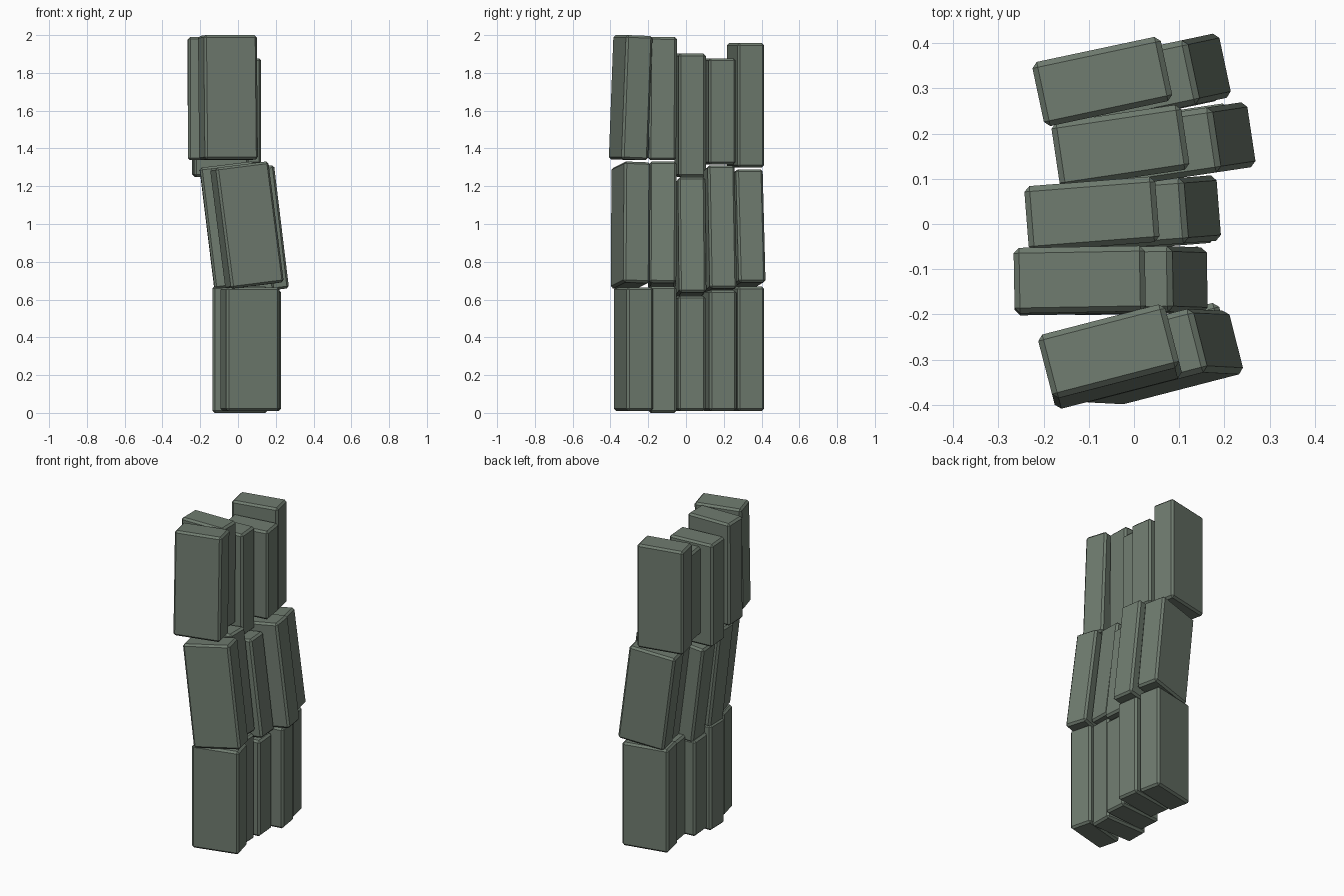
import bpy
from math import radians

if "Cube" in bpy.data.objects:
    bpy.data.objects.remove(bpy.data.objects["Cube"])

LENGTH, WIDTH, CHAMFER = 0.29, 0.145, 0.012


def block(name, x, y, z0, z1, yaw, lean_side=0, lean_back=0):
    """Chamfered block between two heights, turned and leaning."""
    bpy.ops.mesh.primitive_cube_add(size=1, location=(x, y, (z0 + z1) / 2))
    ob = bpy.context.object
    ob.name = name
    ob.scale = (LENGTH, WIDTH, z1 - z0)
    bpy.ops.object.transform_apply(location=False, rotation=False, scale=True)
    ob.rotation_euler = (radians(-lean_back), radians(-lean_side), radians(yaw))
    bevel = ob.modifiers.new("chamfer", 'BEVEL')
    bevel.width = CHAMFER
    bevel.segments = 1
    return ob


# Five columns, front to back: yaw, backward lean,
# then (x, y, bottom, top) for the lower, middle and upper block
columns = [
    (14.5, 2.2, (0.063, -0.278, 0.01, 0.665), (0.047, -0.293, 0.67, 1.315), (-0.053, -0.293, 1.34, 1.998)),
    (1.0, 0.4, (0.010, -0.125, 0.00, 0.670), (-0.020, -0.125, 0.67, 1.317), (-0.120, -0.125, 1.338, 1.99)),
    (4.5, 0.0, (0.030, 0.020, 0.01, 0.620), (0.008, 0.022, 0.62, 1.235), (-0.093, 0.022, 1.25, 1.902)),
    (8.5, 0.0, (0.075, 0.175, 0.01, 0.650), (0.079, 0.172, 0.64, 1.297), (-0.030, 0.172, 1.315, 1.877)),
    (12.0, 0.0, (0.035, 0.315, 0.01, 0.668), (0.026, 0.315, 0.672, 1.275), (-0.070, 0.315, 1.30, 1.958)),
]

# Lower blocks stand upright, middle blocks lean sideways, upper blocks are upright again
for i, (yaw, back, lower, middle, upper) in enumerate(columns, 1):
    block(f"lower_block_{i}", *lower, yaw)
    block(f"middle_block_{i}", *middle, yaw, 7, back)
    block(f"upper_block_{i}", *upper, yaw, 0, back)

# Grey-green stone colour
stone = bpy.data.materials.new("stone")
stone.diffuse_color = (0.16, 0.20, 0.16, 1)
stone.use_nodes = True
stone.node_tree.nodes["Principled BSDF"].inputs["Base Color"].default_value = stone.diffuse_color
for ob in bpy.data.objects:
    ob.data.materials.append(stone)
